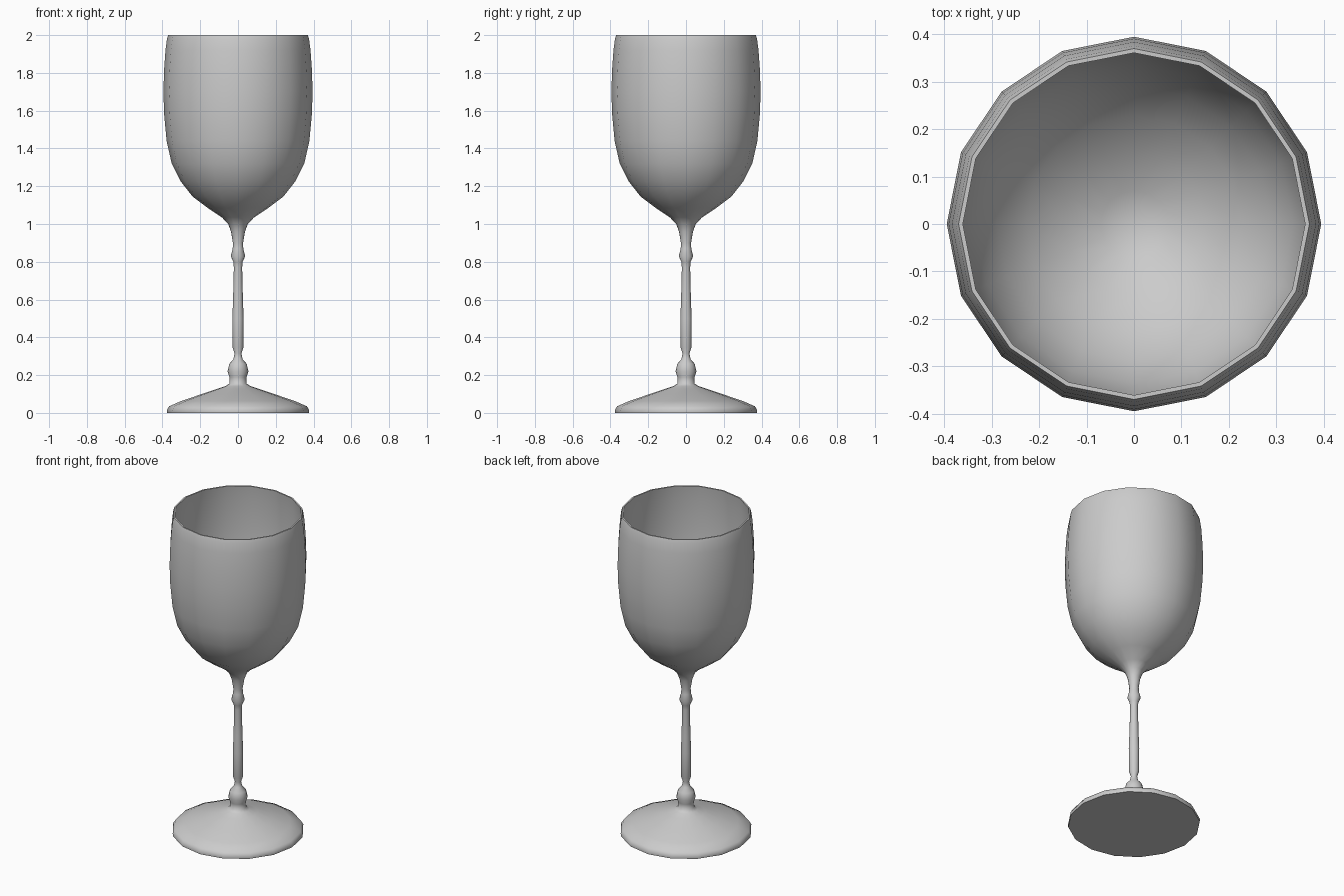
import bpy, bmesh, math

if "Cube" in bpy.data.objects:
    bpy.data.objects.remove(bpy.data.objects["Cube"])

SIDES = 16


def lathe(name, profile, angle=40):
    """Revolve an (r, z) profile about z; r = 0 ends become poles."""
    bm = bmesh.new()
    rings = []
    for r, z in profile:
        if r == 0:
            rings.append([bm.verts.new((0, 0, z))] * SIDES)
        else:
            rings.append([bm.verts.new((r * math.cos(2 * math.pi * i / SIDES),
                                        r * math.sin(2 * math.pi * i / SIDES), z))
                          for i in range(SIDES)])
    for a, b in zip(rings, rings[1:]):
        for i in range(SIDES):
            j = (i + 1) % SIDES
            bm.faces.new(list(dict.fromkeys((a[i], a[j], b[j], b[i]))))
    bmesh.ops.recalc_face_normals(bm, faces=bm.faces)
    mesh = bpy.data.meshes.new(name)
    bm.to_mesh(mesh)
    bm.free()
    obj = bpy.data.objects.new(name, mesh)
    bpy.context.collection.objects.link(obj)
    bpy.ops.object.select_all(action='DESELECT')
    bpy.context.view_layer.objects.active = obj
    obj.select_set(True)
    bpy.ops.object.shade_smooth_by_angle(angle=math.radians(angle))
    return obj


# Flat foot rising to the stem
foot = [(0, 0), (0.375, 0), (0.377, 0.015), (0.365, 0.035), (0.30, 0.063),
        (0.20, 0.097), (0.11, 0.127), (0.065, 0.142), (0.045, 0.155)]
# Turned stem with a lower bulb and an upper knop
stem = [(0.045, 0.19), (0.055, 0.22), (0.046, 0.26), (0.024, 0.285),
        (0.018, 0.315), (0.028, 0.345), (0.030, 0.50), (0.026, 0.60),
        (0.022, 0.77), (0.025, 0.80), (0.038, 0.83), (0.028, 0.87), (0.027, 0.90)]
# Bowl exterior up to the rim
outer = [(0.037, 0.96), (0.052, 1.0), (0.085, 1.035), (0.16, 1.085),
         (0.24, 1.145), (0.303, 1.225), (0.351, 1.32), (0.378, 1.44),
         (0.391, 1.58), (0.395, 1.70), (0.391, 1.82), (0.384, 1.92),
         (0.376, 1.98), (0.370, 2.0)]
# Bowl interior from the rim down
inner = [(0.361, 2.0), (0.371, 1.92), (0.380, 1.72), (0.376, 1.58),
         (0.363, 1.44), (0.336, 1.325), (0.29, 1.24), (0.228, 1.165),
         (0.15, 1.11), (0.07, 1.065), (0, 1.05)]

lathe("wine_goblet", foot + stem + outer + inner, 60)
